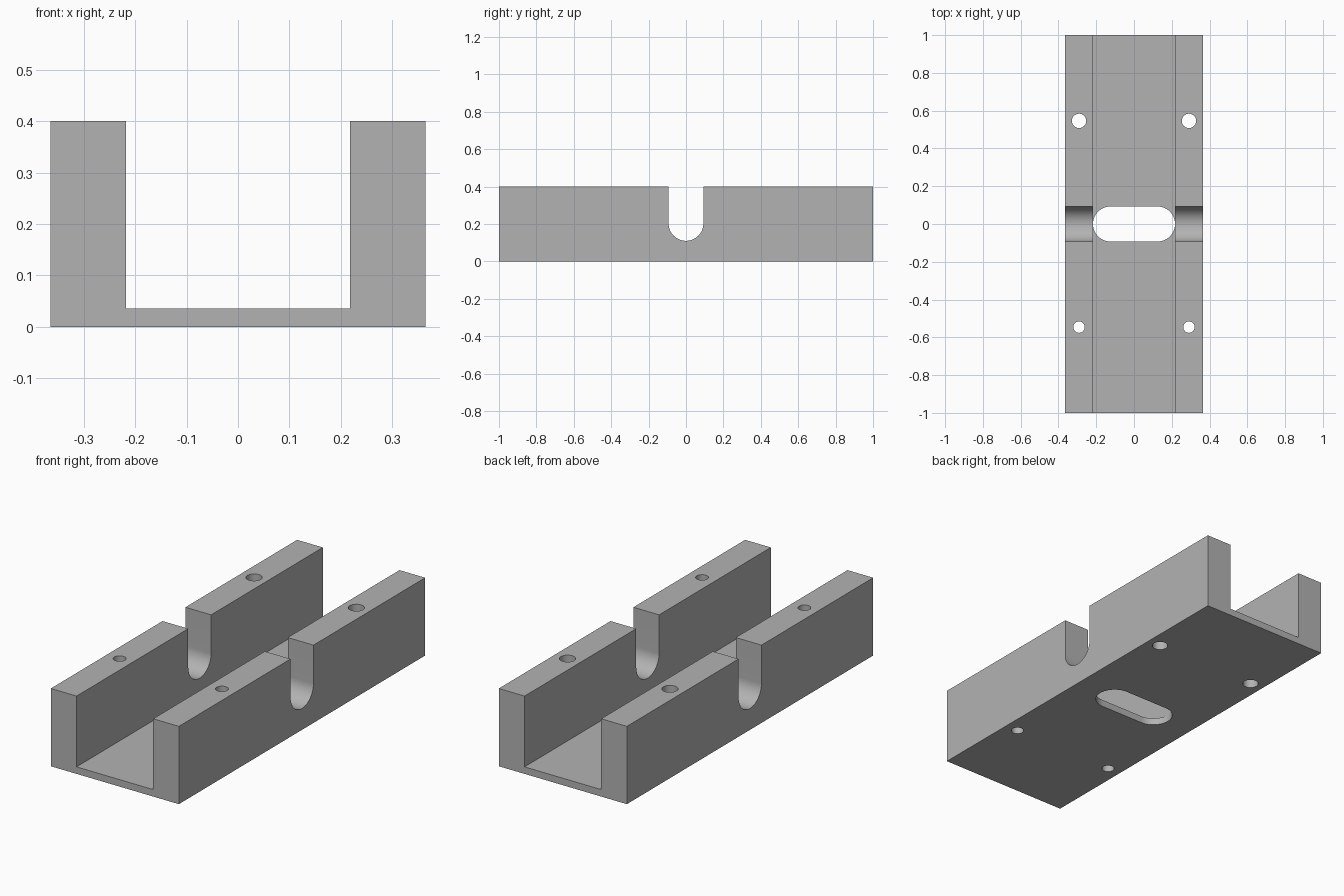
import bpy
import bmesh
from math import pi, sin, cos, radians
from mathutils import Matrix, Vector

if "Cube" in bpy.data.objects:
    bpy.data.objects.remove(bpy.data.objects["Cube"], do_unlink=True)

HALF_W, INNER, HEIGHT, FLOOR = 0.364, 0.218, 0.4, 0.036
SLOT_R = 0.093
HOLE_X, HOLE_Y = 0.291, 0.546

grey = bpy.data.materials.new("plain grey")
grey.use_nodes = True
colour = (0.45, 0.45, 0.45, 1)
grey.diffuse_color = colour
grey.node_tree.nodes["Principled BSDF"].inputs["Base Color"].default_value = colour


def prism(name, points, depth):
    """Closed solid from a list of 3D outline points, swept along depth."""
    bm = bmesh.new()
    face = bm.faces.new([bm.verts.new(p) for p in points])
    swept = bmesh.ops.extrude_face_region(bm, geom=[face])["geom"]
    verts = [v for v in swept if isinstance(v, bmesh.types.BMVert)]
    bmesh.ops.translate(bm, verts=verts, vec=depth)
    bmesh.ops.recalc_face_normals(bm, faces=bm.faces)
    mesh = bpy.data.meshes.new(name)
    bm.to_mesh(mesh)
    bm.free()
    mesh.materials.append(grey)
    obj = bpy.data.objects.new(name, mesh)
    bpy.context.collection.objects.link(obj)
    return obj


def arc(cx, cy, r, start, end, steps):
    angles = [start + (end - start) * i / steps for i in range(steps + 1)]
    return [(cx + r * cos(a), cy + r * sin(a)) for a in angles]


# U-shaped channel body
right_half = [(-HALF_W, 0), (-HALF_W, HEIGHT), (-INNER, HEIGHT), (-INNER, FLOOR)]
profile = right_half + [(-x, z) for x, z in reversed(right_half)]
channel = prism("channel_body", [(x, -1, z) for x, z in profile], Vector((0, 2, 0)))

# Round-bottomed notch through both walls
notch = arc(0, 0.11 + SLOT_R, SLOT_R, pi, 2 * pi, 32) + [(SLOT_R, 0.5), (-SLOT_R, 0.5)]
cutters = [prism("notch_cutter", [(-0.5, y, z) for y, z in notch], Vector((1, 0, 0)))]

# Rounded slot in the floor, ending at the walls
end_x = INNER - 0.001 - SLOT_R
slot = arc(end_x, 0, SLOT_R, -pi / 2, pi / 2, 32) + arc(-end_x, 0, SLOT_R, pi / 2, 3 * pi / 2, 32)
cutters.append(prism("slot_cutter", [(x, y, -0.1) for x, y in slot], Vector((0, 0, 0.2))))

# Vertical holes through the walls, larger pair at the back
for side in (-1, 1):
    for y, r in ((HOLE_Y, 0.038), (-HOLE_Y, 0.03)):
        ring = arc(side * HOLE_X, y, r, 0, 2 * pi, 40)[:-1]
        cutters.append(prism("hole_cutter", [(px, py, -0.1) for px, py in ring], Vector((0, 0, 0.6))))

# Cut, then remove the cutters
bpy.ops.object.select_all(action="DESELECT")
channel.select_set(True)
bpy.context.view_layer.objects.active = channel
for cutter in cutters:
    mod = channel.modifiers.new("cut", "BOOLEAN")
    mod.operation = "DIFFERENCE"
    mod.solver = "EXACT"
    mod.object = cutter
    bpy.ops.object.modifier_apply(modifier=mod.name)
    bpy.data.objects.remove(cutter, do_unlink=True)
bpy.ops.object.shade_smooth_by_angle(angle=radians(30))
